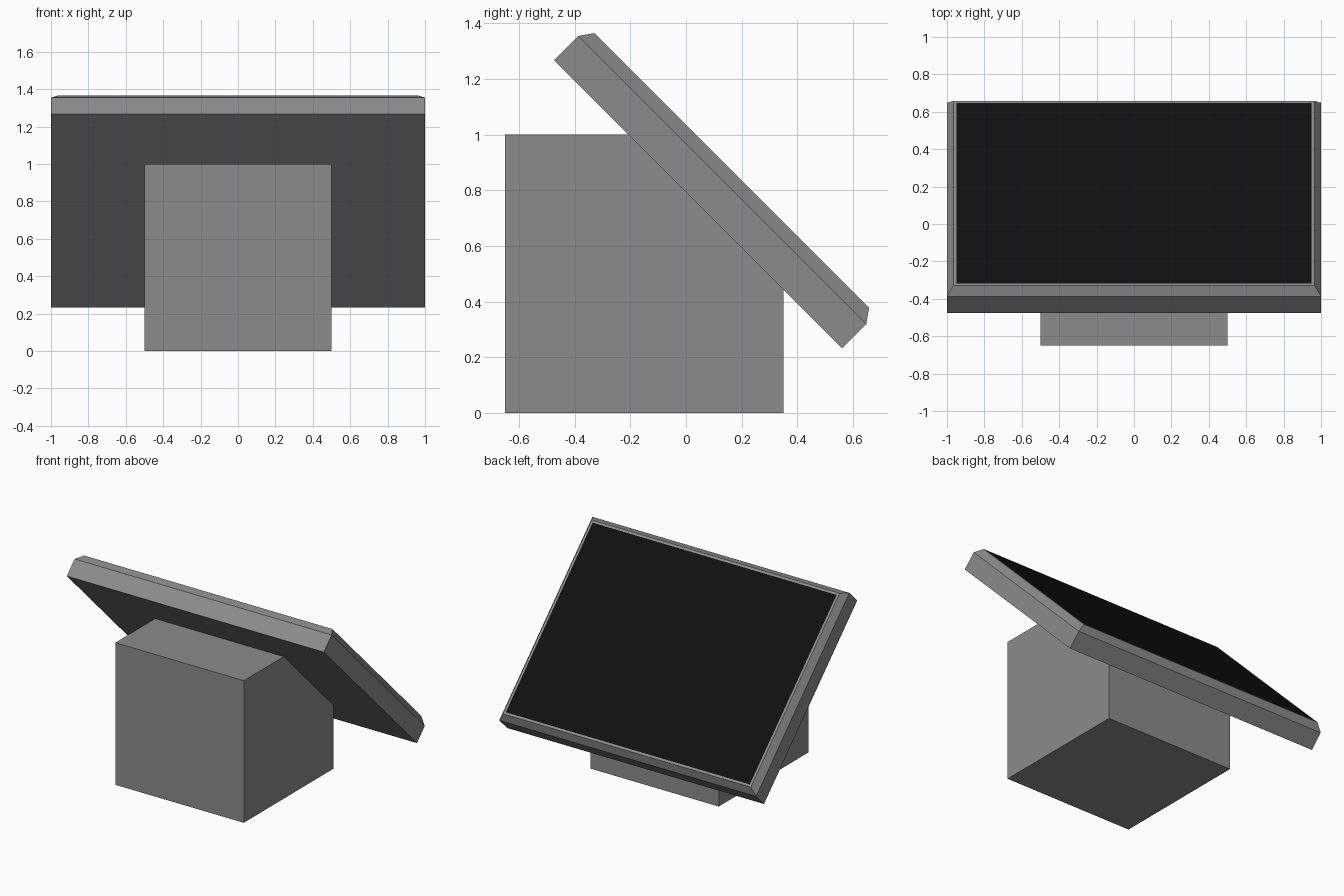
import bpy, bmesh
from math import radians
from mathutils import Matrix, Vector

if "Cube" in bpy.data.objects:
    bpy.data.objects.remove(bpy.data.objects["Cube"], do_unlink=True)


def material(name, rgb):
    mat = bpy.data.materials.new(name)
    mat.use_nodes = True
    colour = (*rgb, 1)
    mat.diffuse_color = colour
    mat.node_tree.nodes["Principled BSDF"].inputs["Base Color"].default_value = colour
    return mat


def box(size, centre):
    bm = bmesh.new()
    bmesh.ops.create_cube(bm, size=1)
    bmesh.ops.scale(bm, vec=size, verts=bm.verts)
    bmesh.ops.translate(bm, vec=centre, verts=bm.verts)
    return bm


def finish(bm, name, mats):
    bm.normal_update()
    mesh = bpy.data.meshes.new(name)
    bm.to_mesh(mesh)
    bm.free()
    for mat in mats:
        mesh.materials.append(mat)
    obj = bpy.data.objects.new(name, mesh)
    bpy.context.collection.objects.link(obj)
    return obj


grey = material("casing grey", (0.26, 0.26, 0.26))
black = material("screen black", (0.005, 0.005, 0.005))
pivot = Vector((0, 0.043, 0.75))   # centre of the panel's underside

# Base block, cut off along the underside of the tilted panel
bm = box((1, 1, 1), (0, -0.15, 0.5))
cut = bmesh.ops.bisect_plane(bm, geom=bm.verts[:] + bm.edges[:] + bm.faces[:],
                             plane_co=pivot, plane_no=(0, 1, 1), clear_outer=True)
rim = [e for e in cut["geom_cut"] if isinstance(e, bmesh.types.BMEdge)]
bmesh.ops.contextual_create(bm, geom=rim)
bmesh.ops.recalc_face_normals(bm, faces=bm.faces)
finish(bm, "base_block", [grey])

# Tilted panel: chamfered top rim, then a thin border around the screen face
bm = box((2, 1.465, 0.123), (0, 0, 0.0615))
bm.normal_update()
screen = max(bm.faces, key=lambda f: f.calc_center_median().z)
bmesh.ops.inset_region(bm, faces=[screen], thickness=0.049, depth=0.049)
bmesh.ops.inset_region(bm, faces=[screen], thickness=0.022, depth=0)
screen.material_index = 1
bm.transform(Matrix.Translation(pivot) @ Matrix.Rotation(radians(-45), 4, "X"))
finish(bm, "screen_panel", [grey, black])
